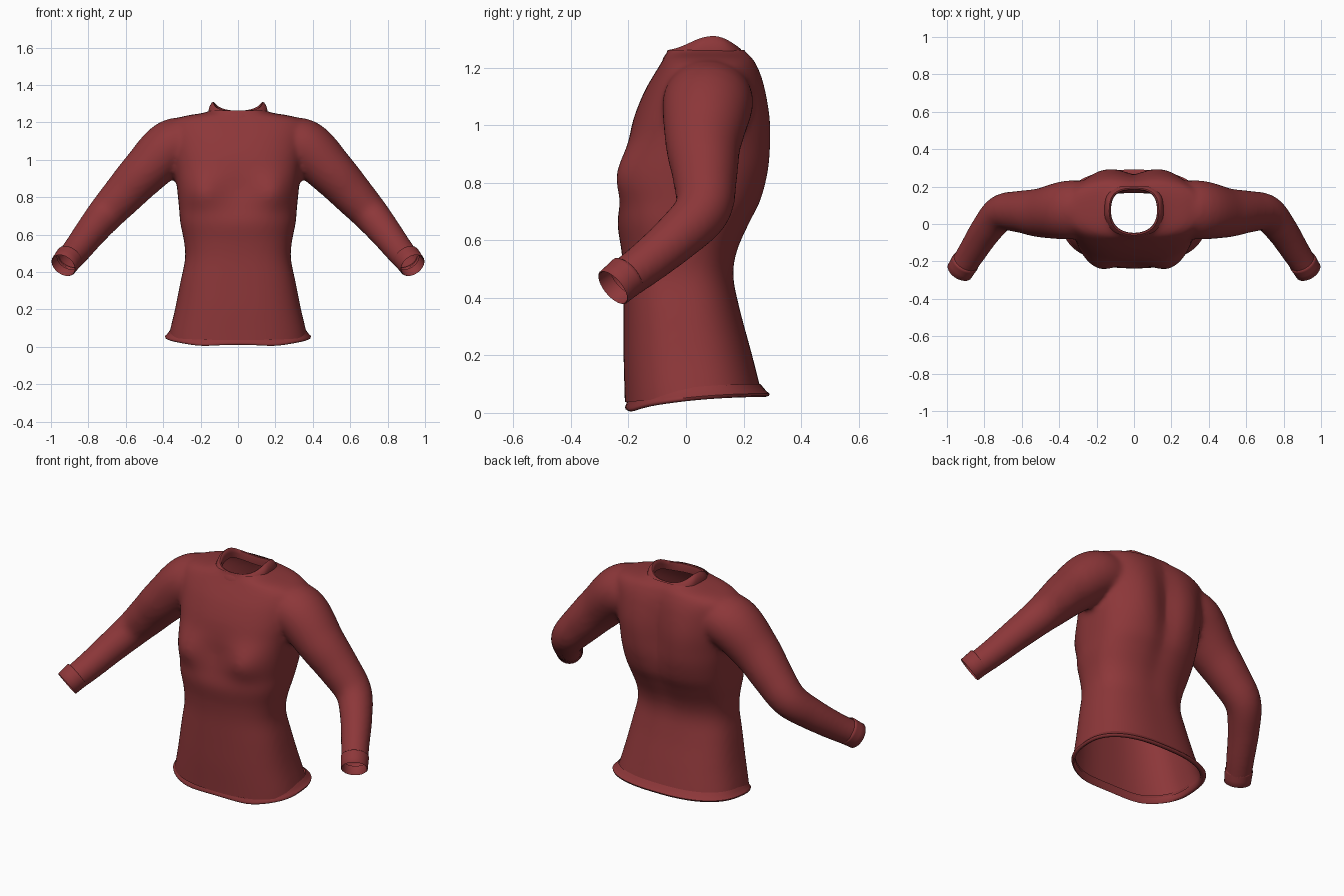
import bpy, bmesh, math
from mathutils import Vector

if "Cube" in bpy.data.objects:
    bpy.data.objects.remove(bpy.data.objects["Cube"])

red = bpy.data.materials.new("dark_red_knit")
red.diffuse_color = (0.265, 0.038, 0.041, 1)
red.use_nodes = True
red.node_tree.nodes["Principled BSDF"].inputs["Base Color"].default_value = red.diffuse_color


def spline(pts, steps=6):
    """Catmull-Rom curve through points of any dimension."""
    p = [Vector(q) for q in pts]
    p = [p[0] * 2 - p[1]] + p + [p[-1] * 2 - p[-2]]
    out = []
    for i in range(1, len(p) - 2):
        a, b, c, d = p[i - 1:i + 3]
        for k in range(steps):
            t = k / steps
            out.append(0.5 * (2 * b + (c - a) * t + (2 * a - 5 * b + 4 * c - d) * t * t
                              + (3 * b - a - 3 * c + d) * t ** 3))
    return out + [p[-2]]


def loft(bm, rings, cap=False):
    loops = [[bm.verts.new(v) for v in r] for r in rings]
    for a, b in zip(loops, loops[1:]):
        for i in range(len(a)):
            j = (i + 1) % len(a)
            bm.faces.new((a[i], a[j], b[j], b[i]))
    if cap:
        bm.faces.new(loops[0])
        bm.faces.new(loops[-1])


def make(name, bm):
    bmesh.ops.recalc_face_normals(bm, faces=bm.faces)
    me = bpy.data.meshes.new(name)
    bm.to_mesh(me)
    bm.free()
    me.materials.append(red)
    ob = bpy.data.objects.new(name, me)
    bpy.context.collection.objects.link(ob)
    bpy.ops.object.select_all(action='DESELECT')
    ob.select_set(True)
    bpy.context.view_layer.objects.active = ob
    bpy.ops.object.shade_smooth_by_angle(angle=math.radians(60))
    return ob


def bell(v, mid, width):
    return math.exp(-((v - mid) / width) ** 2)


def oval(hw, yf, yb, n_back=2.5, n_front=2.5, count=72):
    """Rounded-box outline: half width, front y, back y."""
    out = []
    for i in range(count):
        a = 2 * math.pi * i / count
        c, s = math.cos(a), math.sin(a)
        n = n_back if s > 0 else n_front
        out.append((math.copysign(abs(c) ** (2 / n), c) * hw,
                    (yf + yb) / 2 + math.copysign(abs(s) ** (2 / n), s) * (yb - yf) / 2))
    return out


def torso_ring(z, hw, yf, yb):
    ring = []
    for x, y in oval(hw, yf, yb, 2.5, 2.5 + 0.3 * bell(z, 0.85, 0.15)):
        if y < (yf + yb) / 2:      # bust
            y -= 0.052 * bell(abs(x), 0.195, 0.11) * bell(z, 0.83, 0.095)
        else:                      # shoulder blades and hollow along the spine
            y += 0.014 * bell(abs(x), 0.17, 0.09) * bell(z, 1.0, 0.2)
            y -= 0.028 * bell(x, 0, 0.06) * bell(z, 0.93, 0.3)
        ring.append((x, y, z))
    return ring


def tube_ring(center, direction, r, stretch=1.0, count=32):
    d = Vector(direction).normalized()
    u = d.cross(Vector((0, 1, 0))).normalized()
    v = d.cross(u)
    return [Vector(center) + r * (u * math.cos(2 * math.pi * i / count)
                                  + v * stretch * math.sin(2 * math.pi * i / count))
            for i in range(count)]


# Torso: height, half width, front, back
TORSO = [(-0.08, 0.39, -0.21, 0.29), (0.05, 0.372, -0.213, 0.267), (0.2, 0.337, -0.217, 0.23),
         (0.35, 0.307, -0.217, 0.19), (0.47, 0.283, -0.217, 0.167), (0.56, 0.288, -0.224, 0.18),
         (0.66, 0.308, -0.238, 0.225), (0.74, 0.315, -0.225, 0.265), (0.84, 0.325, -0.206, 0.288),
         (0.93, 0.335, -0.2, 0.292), (1.02, 0.35, -0.183, 0.289), (1.11, 0.363, -0.148, 0.276),
         (1.17, 0.368, -0.115, 0.262), (1.21, 0.35, -0.09, 0.246), (1.235, 0.28, -0.076, 0.233),
         (1.252, 0.18, -0.066, 0.216), (1.275, 0.137, -0.06, 0.2), (1.36, 0.135, -0.06, 0.195)]
# Sleeve: x, y, z, radius, front-to-back stretch
SLEEVE = [(0.2, 0.085, 1.085, 0.128, 1.1), (0.35, 0.075, 1.072, 0.146, 1.08),
          (0.5, 0.06, 0.935, 0.127, 1.04), (0.612, 0.066, 0.815, 0.112, 1),
          (0.71, 0.058, 0.707, 0.098, 1), (0.79, -0.032, 0.61, 0.086, 1),
          (0.866, -0.15, 0.512, 0.076, 1), (0.93, -0.25, 0.438, 0.07, 1),
          (0.98, -0.33, 0.37, 0.07, 1)]
WRIST = Vector((0.932, -0.252, 0.437))
ARM_DIR = Vector((0.06, -0.095, -0.08)).normalized()


def flip(v, s):
    return Vector((v[0] * s, v[1], v[2]))


# Body and sleeves, merged into one soft skin
bm = bmesh.new()
loft(bm, [torso_ring(*q) for q in spline(TORSO, 5)], cap=True)
arm = spline(SLEEVE, 6)
for s in (1, -1):
    rings = []
    for i, q in enumerate(arm):
        t = arm[min(i + 1, len(arm) - 1)] - arm[max(i - 1, 0)]
        rings.append([flip(v, s) for v in tube_ring(q[:3], t[:3], q[3], q[4])])
    loft(bm, rings, cap=True)
body = make("sweater_body", bm)
mod = body.modifiers.new("merge", 'REMESH')
mod.mode = 'VOXEL'
mod.voxel_size = 0.014
mod.use_smooth_shade = True
mod = body.modifiers.new("soften", 'SMOOTH')
mod.factor = 0.5
mod.iterations = 9
for m in ("merge", "soften"):
    bpy.ops.object.modifier_apply(modifier=m)

# Cut the hem, neck and wrist openings
SLOPE = 0.09


def hem_z(y):
    return 0.036 + SLOPE * y + 0.011 * (1 - ((y - 0.04) / 0.24) ** 2)


bm = bmesh.new()
bm.from_mesh(body.data)
cuts = [((0, 0, 0.056), (0, SLOPE, -1), lambda c: c.z < 0.2),
        ((0, 0, 1.262), (0, 0, 1), lambda c: c.z > 1.22 and abs(c.x) < 0.2)]
for s in (1, -1):
    cuts.append((flip(WRIST, s), flip(ARM_DIR, s), lambda c, s=s: c.x * s > 0.8))
for co, no, near in cuts:
    faces = [f for f in bm.faces if near(f.calc_center_median())]
    geom = set(faces)
    for f in faces:
        geom.update(f.verts)
        geom.update(f.edges)
    bmesh.ops.bisect_plane(bm, geom=list(geom), plane_co=co, plane_no=no, clear_outer=True)
bm.to_mesh(body.data)
bm.free()
body.data.materials.clear()
body.data.materials.append(red)
bpy.ops.object.shade_smooth_by_angle(angle=math.radians(60))

# Flared hem lip around the bottom
bm = bmesh.new()
rings = []
for grow, dz in ((-0.008, 0.04), (0.001, 0.026), (0.01, 0.014), (0.019, 0.006), (0.017, -0.002),
                 (0.006, -0.006), (-0.006, 0.002), (-0.01, 0.025)):
    ring = []
    for x, y in oval(0.371 + grow, -0.204 - grow * 0.4, 0.268 + grow * 1.2):
        wave = -0.009 * bell(abs(x), 0.2, 0.1) if y < 0 else 0
        ring.append((x, y, hem_z(y) + dz + wave))
    rings.append(ring)
loft(bm, rings)
make("hem", bm)

# Ribbed neck band, high at the sides and dipping front and back
bm = bmesh.new()
rings = []
for grow, drop in ((0.034, 0.066), (0.032, 0.048), (0.027, 0.03), (0.014, 0.01), (0.005, 0.0),
                   (-0.003, 0.002), (-0.006, 0.02), (-0.004, 0.05)):
    ring = []
    for x, y in oval(0.128 + grow * 0.9, -0.053 - grow, 0.187 + grow * 0.9, 2.8, 2.2):
        lift = 0.054 * (abs(x) / 0.14) ** 2 * bell(y, 0.1, 0.12)
        ring.append((x, y, 1.262 + min(lift, 0.054) - drop))
    rings.append(ring)
loft(bm, rings)
make("neck_band", bm)

# Cuffs
for s, side in ((1, "left"), (-1, "right")):
    bm = bmesh.new()
    rings = []
    for back, r in ((0.075, 0.069), (0.07, 0.075), (0.06, 0.075), (0.03, 0.073), (0.0, 0.072),
                    (-0.003, 0.069), (0.0, 0.066), (0.05, 0.064)):
        rings.append([flip(v, s) for v in tube_ring(WRIST - ARM_DIR * back, ARM_DIR, r)])
    loft(bm, rings)
    make("cuff_" + side, bm)
